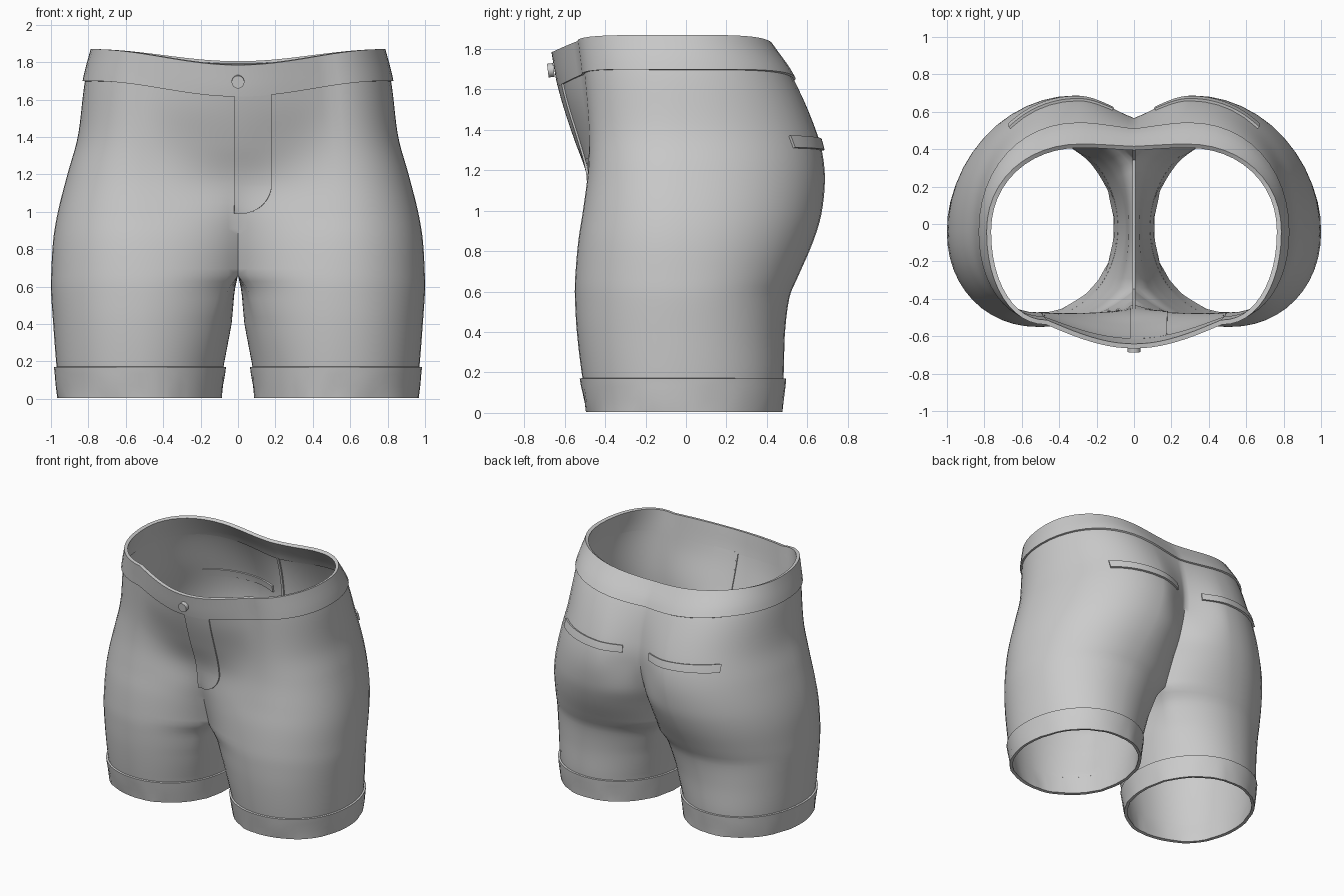
import bpy, bmesh, math, random
from mathutils import Vector

if "Cube" in bpy.data.objects:
    bpy.data.objects.remove(bpy.data.objects["Cube"])

random.seed(4)
CY = -0.04       # depth of the side seam
CROTCH = 0.66    # height where the legs join

# Height: side x, front peak x/y, front centre y, back peak x/y, back centre y, inner corner x, inseam x
SHAPE = {
    0.00: (.950, .525, -.480, -.30, .525, .462, .27, .180, .100),
    0.17: (.970, .525, -.512, -.32, .525, .482, .28, .165, .078),
    0.40: (.988, .520, -.540, -.345, .500, .490, .30, .115, .034),
    0.58: (1.00, .510, -.550, -.345, .460, .514, .32, .055, .018),
    0.66: (.999, .510, -.549, -.355, .440, .548, .345, 0, 0),
    0.85: (.988, .512, -.533, -.41, .380, .630, .43, 0, 0),
    1.00: (.963, .518, -.510, -.45, .340, .673, .505, 0, 0),
    1.20: (.912, .520, -.485, -.485, .305, .686, .560, 0, 0),
    1.40: (.857, .510, -.482, -.545, .295, .650, .560, 0, 0),
    1.70: (.818, .490, -.505, -.625, .295, .530, .50, 0, 0),
    1.87: (.775, .470, -.525, -.655, .280, .415, .405, 0, 0),
}
LEVELS = sorted(SHAPE)


def ease(v, a, b):
    u = max(0, min(1, (v - a) / (b - a)))
    return u * u * (3 - 2 * u)


def params(t, off=0.0):
    """Smoothly interpolated section values at height t, grown by off."""
    k = max(0, min(len(LEVELS) - 2, sum(l <= t for l in LEVELS) - 1))
    a, b = LEVELS[k], LEVELS[k + 1]
    lo, hi = LEVELS[max(k - 1, 0)], LEVELS[min(k + 2, len(LEVELS) - 1)]
    h, u = b - a, (t - a) / (b - a)
    out = []
    for j in range(9):
        pa, pb = SHAPE[a][j], SHAPE[b][j]
        if j >= 7:
            out.append(pa + (pb - pa) * u)
            continue
        ma = (pb - SHAPE[lo][j]) / (b - lo) * h
        mb = (SHAPE[hi][j] - pa) / (hi - a) * h
        out.append((2*u**3 - 3*u*u + 1) * pa + (u**3 - 2*u*u + u) * ma
                   + (3*u*u - 2*u**3) * pb + (u**3 - u*u) * mb)
    grow = (1, 0, -1, -.8, 0, 1, .8, -.7, -1)
    if t >= CROTCH:
        grow = grow[:7] + (0, 0)
    return [v + g * off for v, g in zip(out, grow)]


def skin(x, t, front, off=0.0):
    """Point on the front or back of the garment at width x."""
    xs, cf, yf, yfc, cb, yb, ybc, x0, xi = params(t, off)
    c, y1, y0 = (cf, yf, yfc) if front else (cb, yb, ybc)
    ax = abs(x)
    if ax < c:
        s = (c - ax) / (c - x0)
        hollow = (1 - math.sqrt(max(0, 1 - (.8 * s) ** 2))) / .4
        soft = s * s * (3 - 2 * s)
        # creased near the crotch, softer above, full belly at the waist
        k = ease(t, .95, 1.25) * (1 if front else .6)
        g = hollow + (soft - hollow) * k
        if front:
            g += (math.sin(s * math.pi / 2) - g) * ease(t, 1.2, 1.65)
        y = y1 + (y0 - y1) * g
    else:
        u = min(1, (ax - c) / (xs - c))
        y = CY + (y1 - CY) * max(0, 1 - u ** 2.1) ** (1 / 2.1)
    # the waist dips towards the centre line
    dip = ease(t, 1.05, 1.75) * (.086 if front else .065)
    return Vector((x, y, t - dip * (1 + math.cos(math.pi * min(1, ax / .8))) / 2))


def ring(t, off=0.0):
    """Half section: front centre, side, back centre, then the inseam."""
    xs, cf, yf, yfc, cb, yb, ybc, x0, xi = params(t, off)

    def widths(c):
        link = [x0 + (c - x0) * i / 10 for i in range(10)]
        arc = [c + (xs - c) * math.sin(i / 12 * math.pi / 2) ** (2 / 2.1) for i in range(13)]
        return link + arc
    pts = [skin(x, t, True, off) for x in widths(cf)]
    pts += [skin(x, t, False, off) for x in reversed(widths(cb)[:-1])]
    outer = len(pts)
    if t <= CROTCH + 1e-6:
        for i in range(1, 12):
            u = 1 - 2 * i / 12
            h = (math.sqrt(1 - .36 * u * u) - .8) / .2
            pts.append(Vector((x0 - (x0 - xi) * h, yfc + (ybc - yfc) * (u + 1) / 2, t)))
    return pts, outer


cloth = bpy.data.materials.new("grey cloth")
cloth.diffuse_color = (.6, .6, .6, 1)
cloth.use_nodes = True
cloth.node_tree.nodes["Principled BSDF"].inputs["Base Color"].default_value = cloth.diffuse_color


def finish(name, me, thick, mirror=True):
    ob = bpy.data.objects.new(name, me)
    bpy.context.collection.objects.link(ob)
    me.materials.append(cloth)
    if mirror:
        m = ob.modifiers.new("mirror", 'MIRROR')
        m.merge_threshold = .0005
    if thick:
        s = ob.modifiers.new("thickness", 'SOLIDIFY')
        s.thickness, s.offset = thick, -1
    bpy.ops.object.select_all(action='DESELECT')
    ob.select_set(True)
    bpy.context.view_layer.objects.active = ob
    bpy.ops.object.convert(target='MESH')
    bpy.ops.object.shade_smooth_by_angle(angle=math.radians(50))
    return ob


def build(name, verts, faces, thick, mirror=True):
    me = bpy.data.meshes.new(name)
    me.from_pydata(verts, [], faces)
    return finish(name, me, thick, mirror)


def loft(name, heights, off, thick, crumple=0.0):
    verts, faces, rows = [], [], []
    for k, t in enumerate(heights):
        pts, outer = ring(t, off)
        if crumple and k < len(heights) - 2:
            mid = Vector((.52, 0, t))
            pts = [mid + (p - mid) * (1 + random.uniform(-crumple, crumple)) for p in pts]
        rows.append((len(verts), len(pts), outer))
        verts += pts
    for (a, na, oa), (b, nb, _) in zip(rows, rows[1:]):
        closed = na == nb and na > oa
        n = na if closed else oa
        for i in range(n if closed else n - 1):
            j = (i + 1) % n
            faces.append((a + i, a + j, b + j, b + i))
    return build(name, verts, faces, thick)


def patch(name, rows, thick, mirror):
    n = len(rows[0])
    verts = [p for r in rows for p in r]
    faces = [(k*n + i, k*n + i + 1, (k+1)*n + i + 1, (k+1)*n + i)
             for k in range(len(rows) - 1) for i in range(n - 1)]
    return build(name, verts, faces, thick, mirror)


def steps(a, b, n):
    return [a + (b - a) * i / n for i in range(n + 1)]


# Main body with both legs
loft("shorts_body", steps(.15, CROTCH, 16) + steps(CROTCH, 1.72, 30)[1:], 0, .008)

# Waistband and turned-up cuffs
loft("waistband", steps(1.70, 1.87, 5), .013, .025)
loft("leg_cuffs", [.005, .07, .13, .17], .014, .022, crumple=.009)

# Fly panel with a rounded lower corner
fly = []
for t in steps(.988, 1.15, 12) + steps(1.15, 1.71, 14)[1:]:
    d = max(0, (1.15 - t) / .165)
    width = .18 * math.sqrt(max(0, 1 - d * d))
    fly.append([skin(x, t, True, .012) for x in steps(-.018, width, 10)])
patch("fly_panel", fly, .025, False)

# Inner centre seam, running from the front waist under to the back waist
path = [skin(0, t, True, -.008) for t in steps(1.70, CROTCH + .02, 24)]
path += [skin(0, t, False, -.008) for t in steps(CROTCH + .02, 1.70, 24)]
seam = [[p + Vector((.009, 0, 0)), p + Vector((-.009, 0, 0))] for p in path]
patch("centre_seam", seam, .01, False)

# Back pocket welts
welt = [[skin(x, t, False, .014) for x in steps(.67, .11, 20)] for t in steps(1.315, 1.375, 3)]
patch("back_pocket_welts", welt, .03, True)

# Waist button
bm = bmesh.new()
bmesh.ops.create_cone(bm, cap_ends=True, segments=32, radius1=.034, radius2=.034, depth=.03)
button_mesh = bpy.data.meshes.new("waist_button")
bm.to_mesh(button_mesh)
bm.free()
button = finish("waist_button", button_mesh, 0, False)
button.location = (0, -.669, 1.695)
button.rotation_euler = (math.radians(97), 0, 0)
